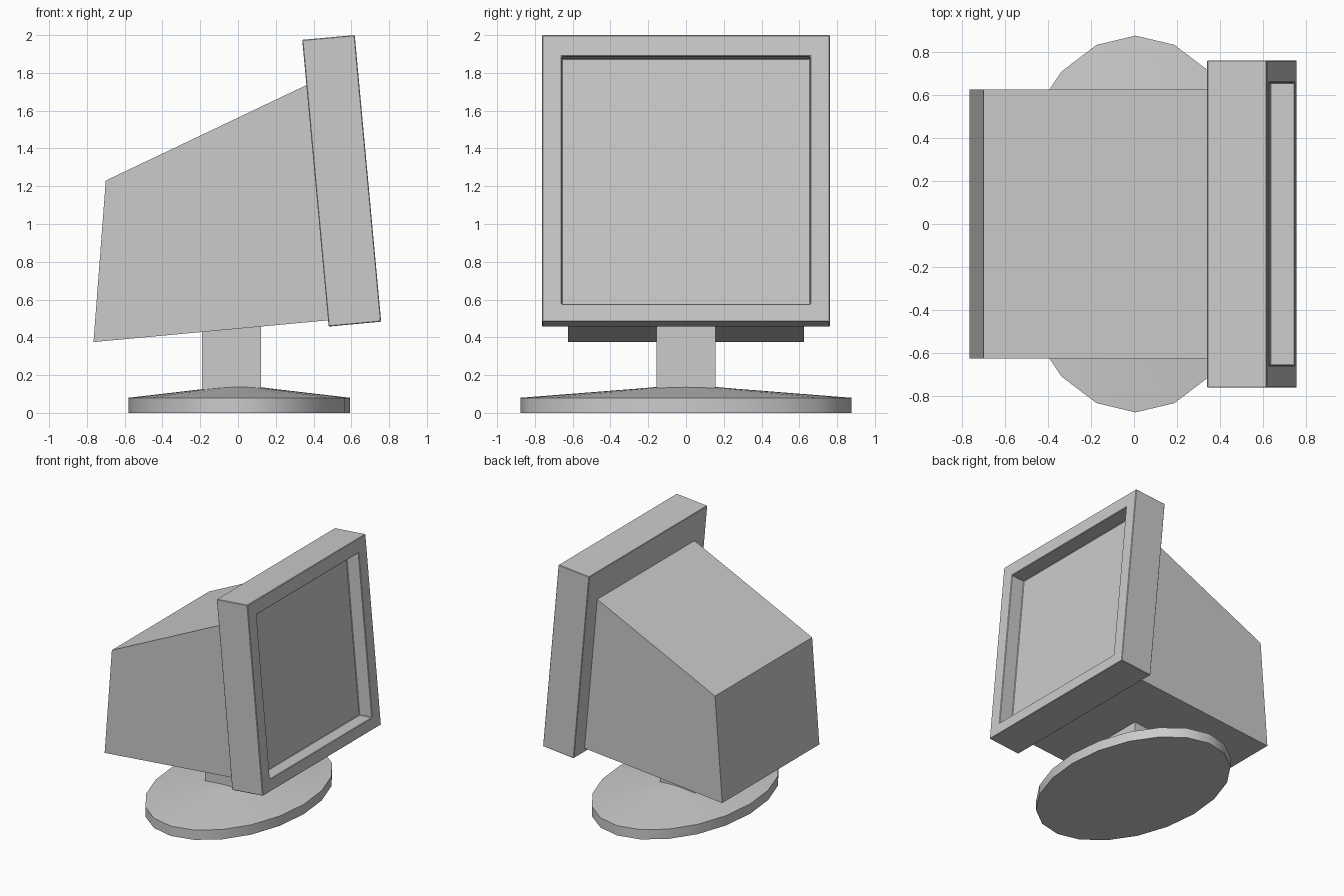
import bpy, bmesh, math
from mathutils import Vector

if "Cube" in bpy.data.objects:
    bpy.data.objects.remove(bpy.data.objects["Cube"])


def finish(name, bm):
    bmesh.ops.recalc_face_normals(bm, faces=bm.faces[:])
    me = bpy.data.meshes.new(name)
    bm.to_mesh(me)
    bm.free()
    ob = bpy.data.objects.new(name, me)
    bpy.context.collection.objects.link(ob)
    return ob


def prism(profile, half_width):
    """Side profile in x/z, swept symmetrically across y."""
    bm = bmesh.new()
    face = bm.faces.new([bm.verts.new((x, -half_width, z)) for x, z in profile])
    ext = bmesh.ops.extrude_face_region(bm, geom=[face])["geom"]
    verts = [v for v in ext if isinstance(v, bmesh.types.BMVert)]
    bmesh.ops.translate(bm, verts=verts, vec=(0, 2 * half_width, 0))
    bmesh.ops.recalc_face_normals(bm, faces=bm.faces[:])
    return bm


# Tilted screen frame with recessed screen
bm = prism([(0.34, 1.975), (0.618, 2.0), (0.758, 0.483), (0.48, 0.457)], 0.762)
bm.normal_update()
front = max(bm.faces, key=lambda f: f.normal.x)
normal = front.normal.copy()
bmesh.ops.inset_individual(bm, faces=[front], thickness=0.148, depth=0)
bmesh.ops.translate(bm, verts=front.verts[:], vec=Vector((0.14, 0, -1.517)) * 0.006)
screen = bmesh.ops.extrude_discrete_faces(bm, faces=[front])["faces"][0]
bmesh.ops.translate(bm, verts=screen.verts[:], vec=normal * -0.115)
frame = finish("screen_frame", bm)
bev = frame.modifiers.new("edge_bevel", 'BEVEL')
bev.width = 0.004
bev.segments = 1

# Rear housing
finish("rear_housing", prism(
    [(-0.70, 1.23), (0.362, 1.735), (0.477, 0.49), (-0.765, 0.375)], 0.626))

# Neck, top follows the housing underside
finish("neck", prism(
    [(-0.19, 0.12), (-0.19, 0.43), (0.123, 0.46), (0.123, 0.12)], 0.157))

# Oval base: stacked 20-sided rings of (scale, height)
N = 20
bm = bmesh.new()
rings = []
for s, z in [(1, 0), (1, 0.08), (0.3, 0.128), (0.13, 0.141)]:
    rings.append([bm.verts.new((0.007 + 0.587 * s * math.cos(math.tau * i / N),
                                0.877 * s * math.sin(math.tau * i / N), z))
                  for i in range(N)])
for a, b in zip(rings, rings[1:]):
    for i in range(N):
        j = (i + 1) % N
        bm.faces.new((a[i], a[j], b[j], b[i]))
bm.faces.new(rings[0])
bm.faces.new(rings[-1])
base = finish("base", bm)
bpy.context.view_layer.objects.active = base
base.select_set(True)
bpy.ops.object.shade_smooth_by_angle(angle=math.radians(40))
